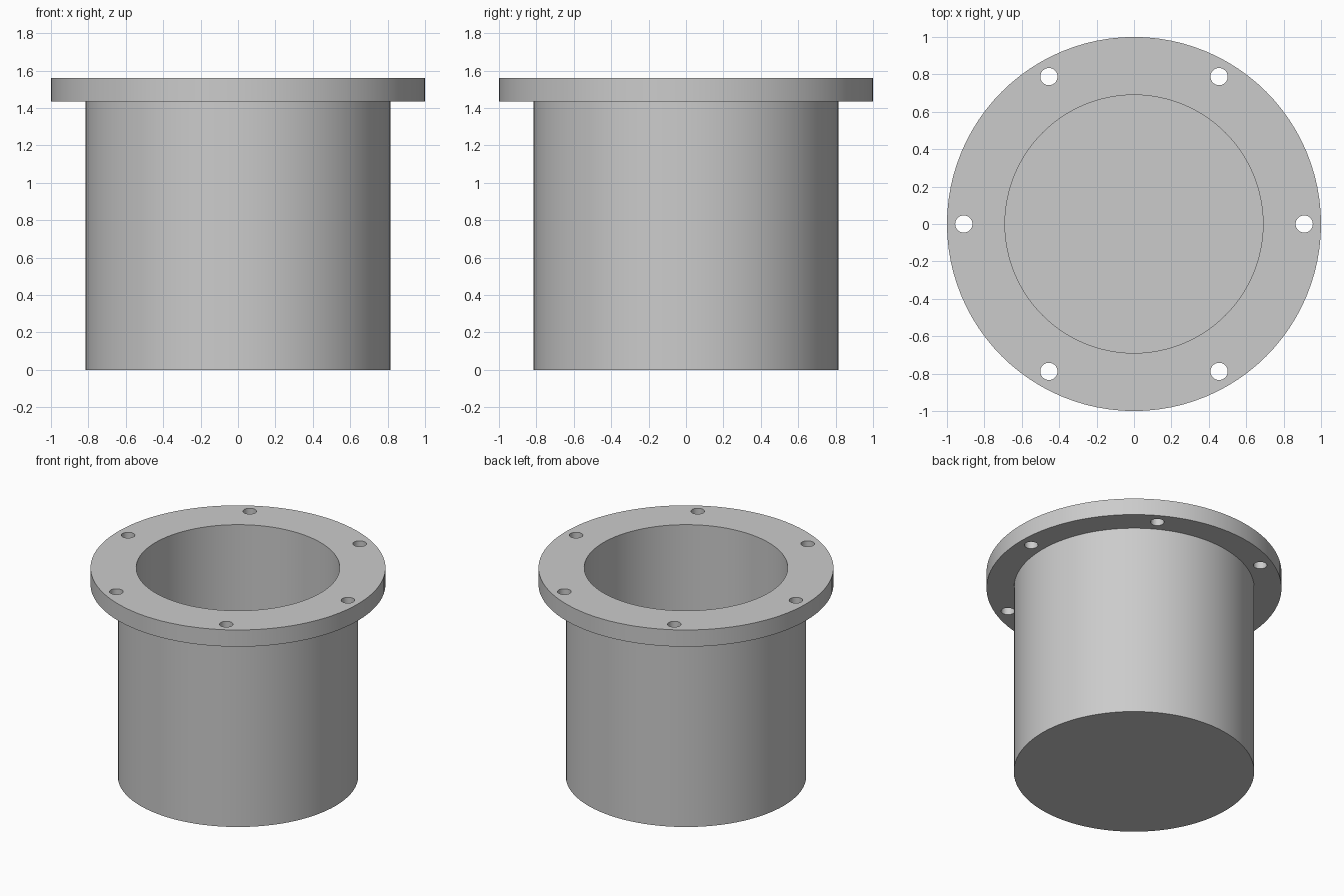
import bpy, bmesh, math
from mathutils import Matrix, Vector

cube = bpy.data.objects.get("Cube")
if cube:
    bpy.data.objects.remove(cube, do_unlink=True)

SEGMENTS = 96
BODY_R, BORE_R, FLANGE_R = 0.815, 0.69, 1.0
HEIGHT, FLANGE_Z, FLOOR_Z = 1.56, 1.435, 0.125
BOLT_CIRCLE, BOLT_R, BOLTS = 0.91, 0.046, 6

grey = bpy.data.materials.new("plain grey")
grey.use_nodes = True
colour = (0.6, 0.6, 0.6, 1)
grey.diffuse_color = colour
grey.node_tree.nodes["Principled BSDF"].inputs["Base Color"].default_value = colour


def make_object(name, bm):
    bmesh.ops.recalc_face_normals(bm, faces=bm.faces)
    mesh = bpy.data.meshes.new(name)
    bm.to_mesh(mesh)
    bm.free()
    mesh.materials.append(grey)
    obj = bpy.data.objects.new(name, mesh)
    bpy.context.collection.objects.link(obj)
    return obj


# Flanged cup: a closed half section turned about the z axis
section = [(0, 0), (BODY_R, 0), (BODY_R, FLANGE_Z), (FLANGE_R, FLANGE_Z),
           (FLANGE_R, HEIGHT), (BORE_R, HEIGHT), (BORE_R, FLOOR_Z), (0, FLOOR_Z)]
bm = bmesh.new()
verts = [bm.verts.new((r, 0, z)) for r, z in section]
edges = [bm.edges.new(pair) for pair in zip(verts, verts[1:])]
bmesh.ops.spin(bm, geom=verts + edges, cent=(0, 0, 0), axis=(0, 0, 1),
               angle=math.tau, steps=SEGMENTS, use_duplicate=False)
bmesh.ops.remove_doubles(bm, verts=bm.verts, dist=0.0001)
# Merge the pie slices of the base and the cavity floor into flat discs
bmesh.ops.dissolve_verts(bm, verts=[v for v in bm.verts if v.co.xy.length < 0.001])
cup = make_object("flanged_cup", bm)

# Bolt hole cutters, evenly spaced round the flange
bm = bmesh.new()
for i in range(BOLTS):
    place = Matrix.Rotation(math.tau * i / BOLTS, 4, 'Z') @ Matrix.Translation(
        Vector((BOLT_CIRCLE, 0, (FLANGE_Z + HEIGHT) / 2)))
    bmesh.ops.create_cone(bm, cap_ends=True, segments=32, radius1=BOLT_R,
                          radius2=BOLT_R, depth=0.3, matrix=place)
cutter = make_object("bolt_hole_cutter", bm)
cutter.hide_render = True

# Drill the holes, then discard the cutter
drill = cup.modifiers.new("bolt_holes", 'BOOLEAN')
drill.operation = 'DIFFERENCE'
drill.solver = 'EXACT'
drill.object = cutter
bpy.ops.object.select_all(action='DESELECT')
cup.select_set(True)
bpy.context.view_layer.objects.active = cup
bpy.ops.object.modifier_apply(modifier=drill.name)
bpy.data.objects.remove(cutter, do_unlink=True)

bpy.ops.object.shade_smooth_by_angle(angle=math.radians(30))
